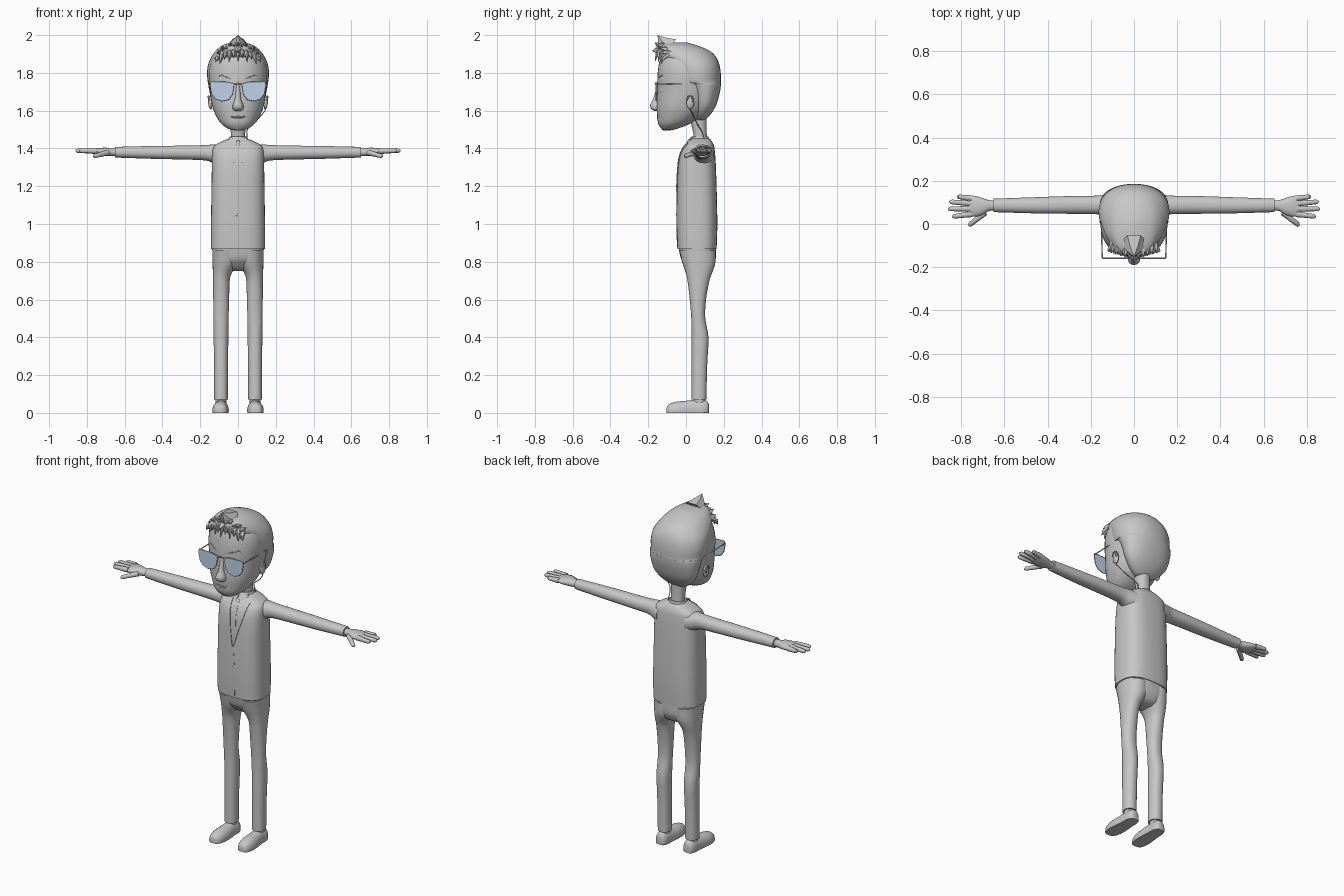
import bpy, bmesh, math
from mathutils import Vector


def material(name, rgb):
    m = bpy.data.materials.new(name)
    m.diffuse_color = (*rgb, 1)
    return m


GREY = material("plain grey", (0.57, 0.57, 0.57))
BLUE = material("lens blue", (0.66, 0.81, 1.0))


def finish(bm, name, mat=GREY, mirror=False, thick=0, angle=40):
    bmesh.ops.recalc_face_normals(bm, faces=bm.faces)
    me = bpy.data.meshes.new(name)
    bm.to_mesh(me)
    bm.free()
    me.materials.append(mat)
    ob = bpy.data.objects.new(name, me)
    bpy.context.collection.objects.link(ob)
    if thick:
        s = ob.modifiers.new("thickness", 'SOLIDIFY')
        s.thickness, s.offset = thick, 0
    if mirror:
        ob.modifiers.new("mirror", 'MIRROR').use_mirror_merge = False
    if angle:
        bpy.ops.object.select_all(action='DESELECT')
        ob.select_set(True)
        bpy.context.view_layer.objects.active = ob
        bpy.ops.object.shade_smooth_by_angle(angle=math.radians(angle))
    return ob


def skin(bm, loops, closed=False):
    rows = [[bm.verts.new(p) for p in lp] for lp in loops]
    n = len(rows[0])
    pairs = list(zip(rows, rows[1:])) + ([(rows[-1], rows[0])] if closed else [])
    for a, b in pairs:
        for i in range(n):
            j = (i + 1) % n
            bm.faces.new((a[i], a[j], b[j], b[i]))
    if not closed:
        bm.faces.new(rows[0])
        bm.faces.new(rows[-1])


def refine(rings, k=3):
    """Smoothly interpolate between cross-sections."""
    out = []
    for i in range(len(rings) - 1):
        p0, p1, p2, p3 = (rings[max(0, min(len(rings) - 1, i + d))] for d in (-1, 0, 1, 2))
        for s in range(k):
            t = s / k
            out.append([0.5 * (2 * b + (c - a) * t + (2 * a - 5 * b + 4 * c - d) * t * t
                               + (3 * b - a - 3 * c + d) * t ** 3)
                        for a, b, c, d in zip(p0, p1, p2, p3)])
    return out + [list(rings[-1])]


def loft(name, rings, axis='z', n=2.2, seg=28, floor=-9, **kw):
    """Each ring: position along axis, u min, u max, v centre, v half width."""
    place = {'z': lambda t, u, v: (v, u, t), 'x': lambda t, u, v: (t, u, v),
             'y': lambda t, u, v: (v, t, max(u, floor))}[axis]

    def power(c):
        return math.copysign(abs(c) ** (2 / n), c)
    loops = []
    for t, u0, u1, vc, vw in refine(rings):
        angs = [2 * math.pi * i / seg for i in range(seg)]
        loops.append([place(t, (u0 + u1) / 2 + (u1 - u0) / 2 * power(math.sin(a)),
                            vc + vw * power(math.cos(a))) for a in angs])
    bm = bmesh.new()
    skin(bm, loops)
    return finish(bm, name, **kw)


def tube(name, path, radii, seg=8, closed=False, **kw):
    pts = [Vector(p) for p in path]
    if not isinstance(radii, (list, tuple)):
        radii = [radii] * len(pts)
    loops, m = [], len(pts)
    for i, p in enumerate(pts):
        a, b = (pts[i - 1], pts[(i + 1) % m]) if closed else (pts[max(i - 1, 0)], pts[min(i + 1, m - 1)])
        d = (b - a).normalized()
        side = d.cross(Vector((0, 1, 0)) if abs(d.y) < 0.9 else Vector((0, 0, 1))).normalized()
        up = d.cross(side)
        loops.append([p + radii[i] * (side * math.cos(2 * math.pi * k / seg)
                                      + up * math.sin(2 * math.pi * k / seg)) for k in range(seg)])
    bm = bmesh.new()
    skin(bm, loops, closed)
    return finish(bm, name, **kw)


def ball(name, loc, scale, **kw):
    bm = bmesh.new()
    bmesh.ops.create_uvsphere(bm, u_segments=16, v_segments=10, radius=1)
    bmesh.ops.scale(bm, vec=scale, verts=bm.verts)
    bmesh.ops.translate(bm, vec=loc, verts=bm.verts)
    return finish(bm, name, **kw)


def front(rings, x, z, n=2.2):
    """Front surface y of a lofted body."""
    fine = refine(rings)
    r = min(fine, key=lambda q: abs(q[0] - z))
    for a, b in zip(fine, fine[1:]):
        if a[0] <= z <= b[0]:
            t = (z - a[0]) / (b[0] - a[0])
            r = [p + (q - p) * t for p, q in zip(a, b)]
    f = max(0, 1 - min(1, abs(x) / r[4]) ** n) ** (1 / n)
    return (r[1] + r[2]) / 2 - (r[2] - r[1]) / 2 * f


def patch(name, rings, left, right, n=2.2, lift=0.003, steps=8, **kw):
    """Thin cloth plate following a body front, between two (x, z) edges."""
    bm = bmesh.new()
    rows = []
    for i in range(steps + 1):
        s = i / steps * (len(left) - 1)
        k = min(int(s), len(left) - 2)
        l = Vector(left[k]).lerp(Vector(left[k + 1]), s - k)
        r = Vector(right[k]).lerp(Vector(right[k + 1]), s - k)
        row = [l.lerp(r, j / 4) for j in range(5)]
        rows.append([bm.verts.new((p.x, front(rings, p.x, p.y, n) - lift, p.y)) for p in row])
    for a, b in zip(rows, rows[1:]):
        for j in range(4):
            bm.faces.new((a[j], a[j + 1], b[j + 1], b[j]))
    return finish(bm, name, thick=0.004, angle=0, **kw)


# Head and neck
HEAD = [(1.496, -.12, -.08, 0, .02), (1.503, -.13, -.05, 0, .05), (1.53, -.147, .02, 0, .088),
        (1.57, -.152, .08, 0, .115), (1.62, -.155, .12, 0, .135), (1.70, -.153, .15, 0, .148),
        (1.80, -.15, .15, 0, .155), (1.88, -.135, .13, 0, .135), (1.92, -.10, .10, 0, .09)]
loft("head", HEAD, seg=36)
loft("neck", [(1.40, .04, .12, 0, .042), (1.47, .04, .11, 0, .038), (1.58, .015, .11, 0, .042)])

# Hair cap with sideburns, and spiky fringe
loft("hair", [(1.55, .05, .10, 0, .05), (1.58, .045, .13, 0, .095), (1.63, .04, .16, 0, .133),
              (1.70, .02, .18, 0, .151), (1.742, -.01, .185, 0, .158), (1.75, -.058, .185, 0, .160),
              (1.80, -.072, .184, 0, .164), (1.85, -.095, .175, 0, .157), (1.89, -.14, .155, 0, .138),
              (1.92, -.15, .12, 0, .115), (1.945, -.145, .06, 0, .085), (1.96, -.11, .01, 0, .04)], seg=36)
for i in range(-5, 6):
    x = i * 0.022
    drop = x * x * 3
    base = Vector((x * .85, -.115 + abs(x) * .3, 1.945 - drop))
    mid = Vector((x, -.15 + abs(x) * .25, 1.915 - drop))
    down = Vector((x * 1.1, -.163 + abs(x) * .35, 1.862 + .018 * (i % 2) - drop * .6))
    up = Vector((x * .95, -.168 + abs(x) * .3, 1.958 - drop - .012 * (i % 2)))
    tube(f"fringe_lower_{i + 6}", [base, mid, down], [.014, .014, .001], seg=5, angle=25)
    tube(f"fringe_upper_{i + 6}", [base + Vector((0, .03, -.01)), base.lerp(up, .5), up],
         [.02, .013, .001], seg=5, angle=25)
tube("hair_tuft", [(0, -.085, 1.935), (0, -.125, 1.965), (0, -.15, 1.999)], [.062, .034, .001], seg=6, angle=25)
tube("hair_peak", [(0, -.11, 1.93), (0, -.15, 1.92), (0, -.178, 1.915)], [.03, .02, .002], seg=5, angle=25)

# Face features
loft("nose", [(1.598, -.165, -.12, 0, .014), (1.608, -.184, -.12, 0, .028), (1.63, -.190, -.12, 0, .028),
              (1.66, -.175, -.12, 0, .017), (1.71, -.160, -.12, 0, .013), (1.75, -.15, -.12, 0, .012)], seg=16)
mouth_x = [-.055, -.035, -.015, 0, .015, .035, .055]
tube("upper_lip", [(x, front(HEAD, x, 1.568) + .001, 1.568) for x in mouth_x],
     [.001, .003, .004, .003, .004, .003, .001])
tube("lower_lip", [(x * .6, front(HEAD, x * .6, 1.56) + .003, 1.56) for x in mouth_x],
     [.001, .004, .006, .006, .006, .004, .001])
tube("eyebrow", [(x, front(HEAD, x, z) + .002, z) for x, z in ((.03, 1.765), (.06, 1.778), (.09, 1.788), (.11, 1.78))],
     [.002, .005, .005, .001], mirror=True)
ball("eye", (.065, -.118, 1.705), (.03, .022, .018), mirror=True)
ball("ear", (.146, .022, 1.645), (.012, .021, .036), mirror=True)
tube("ear_rim", [(.152, .005, 1.655), (.156, .013, 1.676), (.156, .030, 1.675), (.154, .038, 1.655),
                 (.148, .031, 1.627), (.142, .018, 1.61)], .005, mirror=True)
tube("earpiece_wire", [(.15, .015, 1.64), (.144, .025, 1.60), (.11, .045, 1.56), (.06, .065, 1.52),
                       (.046, .085, 1.49), (.05, .10, 1.44)], .0025, seg=6)

# Glasses
LENS = [(.022, 1.742), (.06, 1.750), (.142, 1.752), (.146, 1.735), (.138, 1.69),
        (.118, 1.663), (.085, 1.652), (.05, 1.660), (.03, 1.688)]
bm = bmesh.new()
bm.faces.new([bm.verts.new((x, -.159, z)) for x, z in LENS])
finish(bm, "lens", BLUE, mirror=True, thick=.006, angle=0)
tube("glasses_rim", [(x, -.158, z) for x, z in LENS], .003, seg=6, closed=True, mirror=True)
tube("glasses_bridge", [(-.024, -.158, 1.738), (0, -.162, 1.742), (.024, -.158, 1.738)], .004, seg=6)
tube("glasses_temple", [(.147, -.158, 1.742), (.149, -.07, 1.742), (.150, -.02, 1.742)], .003, seg=6, mirror=True)

# Jacket body
TORSO = [(.868, -.046, .162, 0, .143), (1.0, -.05, .166, 0, .143), (1.2, -.048, .162, 0, .140),
         (1.33, -.040, .157, 0, .138), (1.39, -.024, .152, 0, .135), (1.417, -.005, .147, 0, .122),
         (1.440, .014, .136, 0, .080), (1.452, .03, .125, 0, .05)]
loft("jacket", TORSO, n=2.8, seg=40)
patch("lapel", TORSO, [(.035, 1.435), (.022, 1.32), (.002, 1.17)],
      [(.075, 1.425), (.06, 1.35), (.004, 1.17)], n=2.8, lift=.002, mirror=True)
patch("tie", TORSO, [(-.012, 1.40), (-.016, 1.28), (-.002, 1.18)],
      [(.012, 1.40), (.016, 1.28), (.002, 1.18)], n=2.8, lift=.0)
patch("jacket_overlap", TORSO, [(-.004, 1.17), (-.018, 1.05), (-.008, .875)],
      [(.004, 1.17), (.012, 1.05), (.012, .875)], n=2.8, lift=-.001)
ball("jacket_button", (-.008, -.05, 1.05), (.007, .003, .007))
ball("tie_knot", (0, .006, 1.412), (.016, .014, .018))
loft("shirt_collar", [(1.43, .012, .13, 0, .056), (1.452, .022, .122, 0, .048), (1.463, .03, .118, 0, .044)])
bm = bmesh.new()
bm.faces.new([bm.verts.new(p) for p in ((.004, .014, 1.445), (.045, .035, 1.46),
                                        (.05, .006, 1.415), (.028, -.008, 1.398))])
finish(bm, "collar_point", mirror=True, thick=.006, angle=0)

# Sleeves and hands
loft("sleeve", [(.09, .025, .148, 1.362, .055), (.13, .038, .138, 1.371, .050), (.17, .045, .131, 1.377, .041),
                (.27, .047, .130, 1.378, .037), (.45, .049, .124, 1.379, .034),
                (.65, .055, .117, 1.380, .028)], 'x', mirror=True)
loft("hand", [(.63, .065, .107, 1.38, .018), (.67, .06, .110, 1.38, .020), (.70, .042, .120, 1.382, .022),
              (.735, .034, .130, 1.384, .018), (.765, .036, .130, 1.386, .011),
              (.772, .045, .122, 1.386, .007)], 'x', seg=20, mirror=True)
FINGERS = {"little_finger": ((.75, .118), (.818, .127)), "ring_finger": ((.755, .095), (.855, .103)),
           "middle_finger": ((.755, .07), (.861, .070)), "index_finger": ((.75, .046), (.842, .034)),
           "thumb": ((.69, .052), (.765, -.008))}
for label, (a, b) in FINGERS.items():
    z0, z1 = (1.378, 1.358) if label == "thumb" else (1.386, 1.388)
    p, q = Vector((*a, z0)), Vector((*b, z1))
    tube(label, [p, p.lerp(q, .5), p.lerp(q, .9), q], [.015, .0125, .011, .004], seg=10, mirror=True)

# Trousers, with the seat blending into the legs
loft("trouser_seat", [(.752, .04, .11, 0, .05), (.765, .015, .135, 0, .085), (.79, -.008, .150, 0, .115),
                      (.82, -.028, .158, 0, .132), (.89, -.042, .158, 0, .138)], n=2.5, seg=36)
loft("trouser_leg", [(.07, .030, .108, .090, .036), (.25, .030, .112, .090, .037), (.40, .030, .119, .090, .039),
                     (.50, .028, .102, .090, .040), (.60, .020, .106, .089, .042), (.70, .008, .124, .088, .044),
                     (.74, -.001, .138, .083, .050), (.77, -.011, .149, .074, .060),
                     (.80, -.021, .156, .068, .067), (.86, -.036, .158, .068, .068)], mirror=True)

# Shoes
loft("ankle", [(.04, .04, .10, .09, .028), (.10, .04, .10, .09, .028)], mirror=True)
loft("shoe", [(-.102, -.01, .028, .095, .016), (-.09, -.03, .046, .094, .032), (-.05, -.04, .059, .093, .043),
              (0, -.04, .064, .091, .042), (.05, -.04, .069, .090, .037), (.09, -.04, .069, .090, .036),
              (.112, -.03, .062, .090, .029), (.121, -.01, .045, .090, .018)],
     'y', floor=0, mirror=True)
